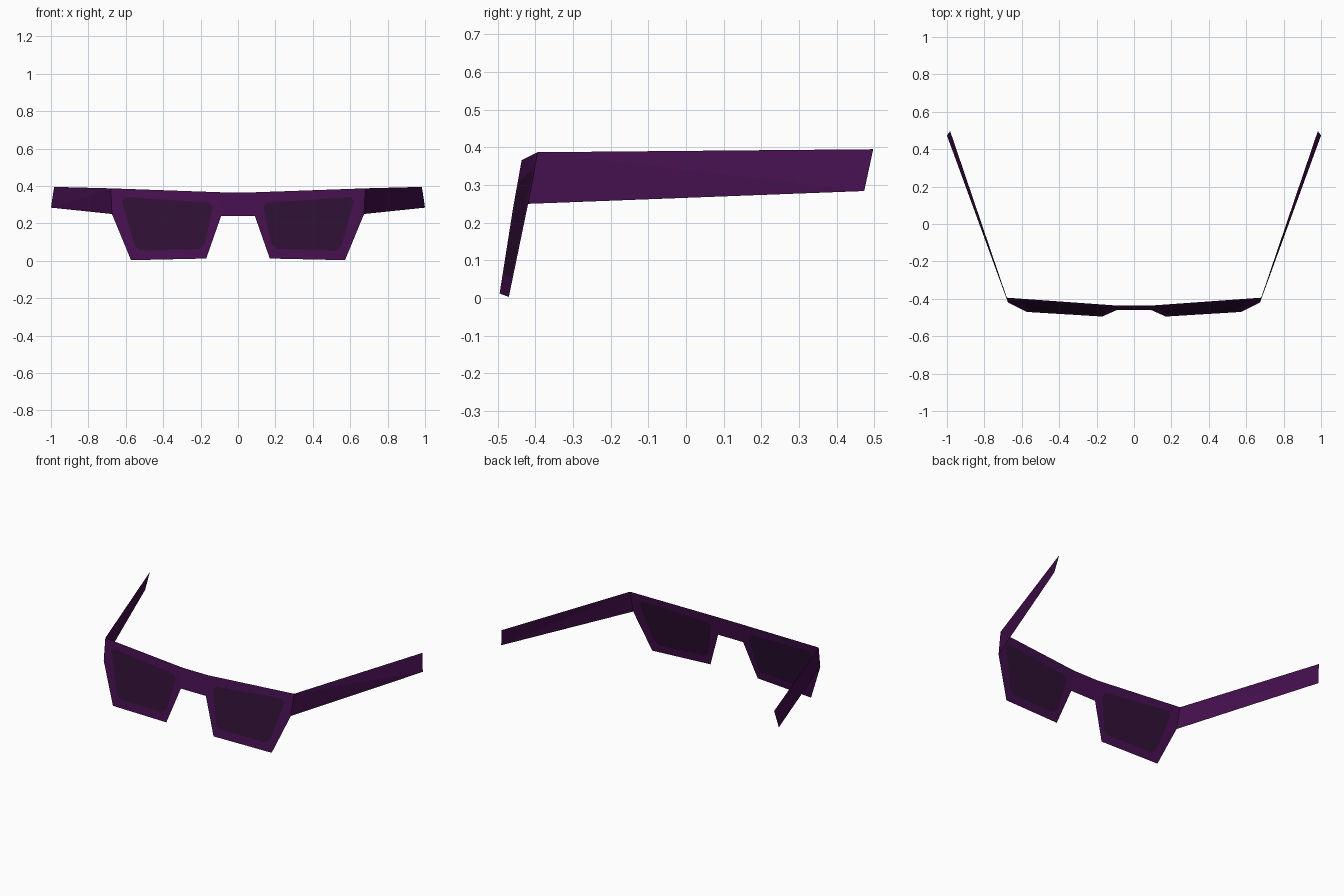
import bpy, bmesh

if "Cube" in bpy.data.objects:
    bpy.data.objects.remove(bpy.data.objects["Cube"], do_unlink=True)


def material(name, color):
    mat = bpy.data.materials.new(name)
    mat.use_nodes = True
    mat.diffuse_color = color
    bsdf = mat.node_tree.nodes["Principled BSDF"]
    bsdf.inputs["Base Color"].default_value = color
    bsdf.inputs["Roughness"].default_value = 0.6
    return mat


purple = material("deep purple", (0.058, 0.005, 0.075, 1))
dark = material("dark lens purple", (0.028, 0.005, 0.034, 1))


def on_panel(x, z):
    """Place a front-outline point on the tilted, swept-back front plane."""
    return (x, -0.508 + 0.065 * x + 0.18 * z, z)


def sheet(name, loops, mat, front=True):
    """Thin sheet bounded by the first loop, with later loops as holes, mirrored in x."""
    bm = bmesh.new()
    edges = []
    for loop in loops:
        verts = [bm.verts.new(p) for p in loop]
        edges += [bm.edges.new((a, b)) for a, b in zip(verts, verts[1:] + verts[:1])]
    bmesh.ops.triangle_fill(bm, use_beauty=True, edges=edges)
    bm.normal_update()
    for face in bm.faces:
        if (face.normal.y > 0) if front else (face.normal.x < 0):
            face.normal_flip()
    mesh = bpy.data.meshes.new(name)
    bm.to_mesh(mesh)
    bm.free()
    mesh.materials.append(mat)
    obj = bpy.data.objects.new(name, mesh)
    bpy.context.collection.objects.link(obj)
    mirror = obj.modifiers.new("Mirror", "MIRROR")
    mirror.use_clip = True
    return obj


def cut_corners(points, cut):
    """Replace each corner with two points, clipping it off."""
    result = []
    for i, (x, z) in enumerate(points):
        for nx, nz in (points[i - 1], points[(i + 1) % len(points)]):
            length = ((nx - x) ** 2 + (nz - z) ** 2) ** 0.5
            result.append((x + (nx - x) * cut / length, z + (nz - z) * cut / length))
    return result


# Outlines of one half of the front
rim = [on_panel(*p) for p in ((0.09, 0.366), (0.68, 0.387), (0.674, 0.25),
                              (0.572, 0.003), (0.17, 0.012), (0.09, 0.24))]
lens = [on_panel(*p) for p in cut_corners([(0.13, 0.309), (0.628, 0.342),
                                           (0.545, 0.054), (0.183, 0.064)], 0.025)]

# Rims around the lenses
sheet("rims", [rim, lens], purple)

# Lenses filling the rims
sheet("lenses", [lens], dark)

# Bridge joining the two rims
top, bottom = rim[0], rim[-1]
sheet("bridge", [[(0, *top[1:]), top, bottom, (0, *bottom[1:])]], purple)

# Temple arms spreading outward to the back
sheet("temple_arms", [[rim[1], (0.983, 0.497, 0.395), (1.0, 0.473, 0.284), rim[2]]],
      purple, front=False)
